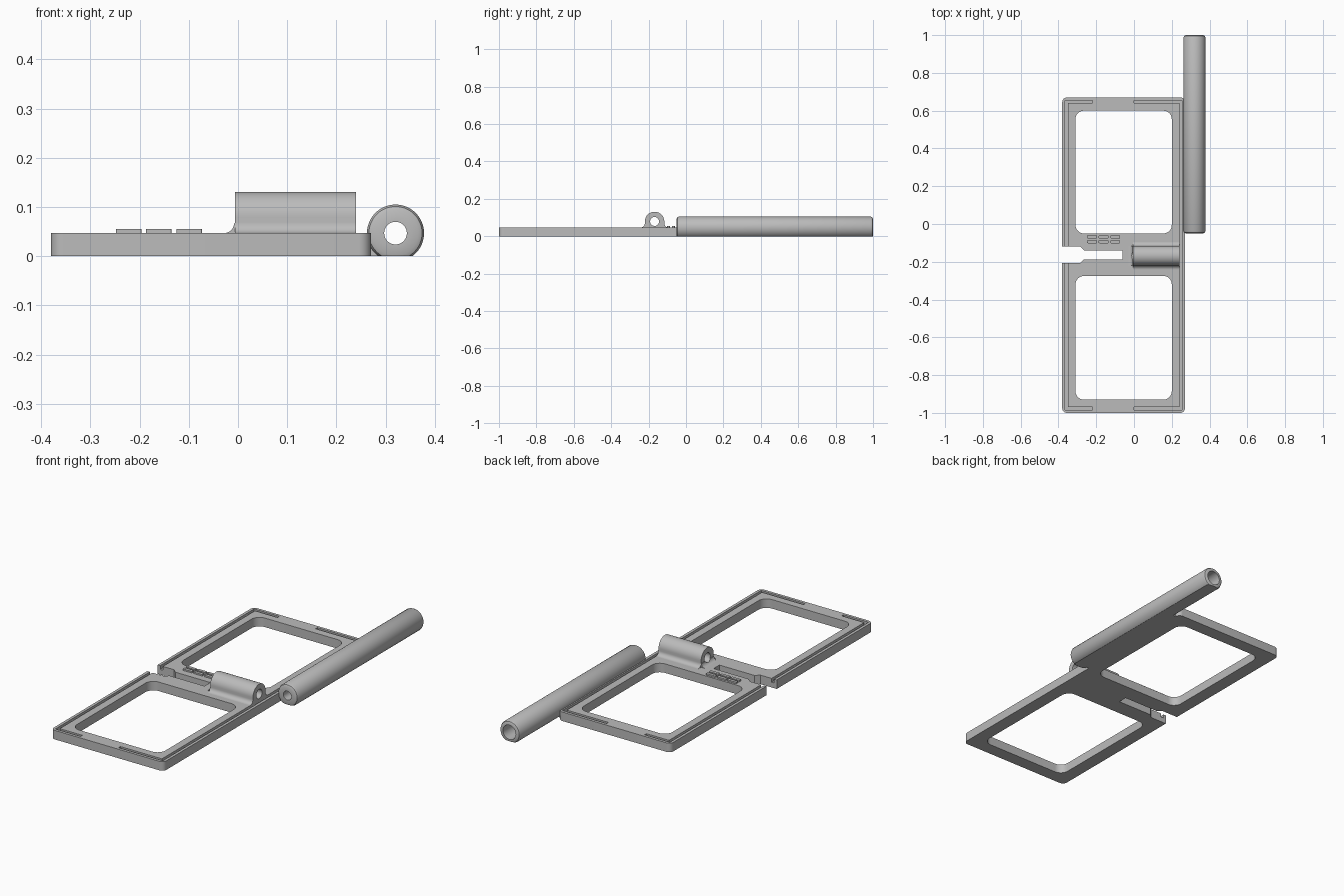
import bpy, bmesh, math
from mathutils import Vector, Matrix

if "Cube" in bpy.data.objects:
    bpy.data.objects.remove(bpy.data.objects["Cube"], do_unlink=True)

grey = bpy.data.materials.new("matte grey")
grey.use_nodes = True
COLOR = (0.5, 0.5, 0.5, 1)
grey.diffuse_color = COLOR
grey.node_tree.nodes["Principled BSDF"].inputs["Base Color"].default_value = COLOR


def add_object(name, bm):
    bmesh.ops.recalc_face_normals(bm, faces=bm.faces)
    mesh = bpy.data.meshes.new(name)
    bm.to_mesh(mesh)
    bm.free()
    mesh.materials.append(grey)
    obj = bpy.data.objects.new(name, mesh)
    bpy.context.collection.objects.link(obj)
    return obj


def prism(name, outline, lo, hi, axis="z"):
    """Extrude an outline along an axis: (x, y) along z, (y, z) along x, (x, z) along y."""
    place = {"z": lambda a, b, t: (a, b, t),
             "x": lambda a, b, t: (t, a, b),
             "y": lambda a, b, t: (a, t, b)}[axis]
    bm = bmesh.new()
    face = bm.faces.new([bm.verts.new(place(a, b, lo)) for a, b in outline])
    new = bmesh.ops.extrude_face_region(bm, geom=[face])["geom"]
    verts = [v for v in new if isinstance(v, bmesh.types.BMVert)]
    bmesh.ops.translate(bm, verts=verts, vec=Vector(place(0, 0, hi - lo)))
    return add_object(name, bm)


def arc(cx, cy, r, start, end, steps=8):
    angles = [math.radians(start + (end - start) * i / steps) for i in range(steps + 1)]
    return [(cx + r * math.cos(a), cy + r * math.sin(a)) for a in angles]


def rounded(x0, x1, y0, y1, r):
    return (arc(x1 - r, y1 - r, r, 0, 90) + arc(x0 + r, y1 - r, r, 90, 180)
            + arc(x0 + r, y0 + r, r, 180, 270) + arc(x1 - r, y0 + r, r, 270, 360))


def cut(obj, cutters, operation="DIFFERENCE"):
    for c in cutters:
        mod = obj.modifiers.new("cut", "BOOLEAN")
        mod.operation, mod.object, mod.solver = operation, c, "EXACT"
    bpy.context.view_layer.update()
    graph = bpy.context.evaluated_depsgraph_get()
    mesh = bpy.data.meshes.new_from_object(obj.evaluated_get(graph))
    obj.modifiers.clear()
    obj.data = mesh
    for c in cutters:
        bpy.data.objects.remove(c, do_unlink=True)


def smooth(obj):
    bpy.ops.object.select_all(action="DESELECT")
    obj.select_set(True)
    bpy.context.view_layer.objects.active = obj
    bpy.ops.object.shade_smooth_by_angle(angle=math.radians(30))


LEFT, RIGHT, FRONT, BACK, TOP = -0.38, 0.27, -1.0, 0.67, 0.047
MID = -0.163

# Double frame with two windows
frame = prism("double_frame", rounded(LEFT, RIGHT, FRONT, BACK, 0.025), 0, TOP)
cutters = [prism("window_cutter", rounded(-0.31, 0.2, y0, y1, 0.045), -0.1, 0.1)
           for y0, y1 in ((-0.93, -0.275), (-0.05, 0.6))]

# Stepped slot in the crossbar
half_slot = [(-0.5, 0.043), (-0.285, 0.043), (-0.265, 0.024), (-0.062, 0.024)]
slot = [(x, MID + y) for x, y in half_slot] + [(x, MID - y) for x, y in reversed(half_slot)]
cutters.append(prism("slot_cutter", slot, -0.1, 0.1))


# Shallow grooves that wrap the two long edges
def groove(x_end, x_out, inward, t=0.015):
    y0, y1, x_in = FRONT + t, BACK - t, x_out + inward * t
    return prism("groove_cutter", [
        (x_end, y1), (x_out, y1), (x_out, y0), (x_end, y0),
        (x_end, y0 + t), (x_in, y0 + t), (x_in, y1 - t), (x_end, y1 - t)], 0.027, 0.1)


cutters += [groove(-0.22, LEFT + 0.015, 1), groove(0.0, RIGHT - 0.015, -1)]
cut(frame, cutters)
smooth(frame)

# Hinge barrel on the crossbar, with a filleted foot and a bore
HY, HZ, HR, FIL = -0.168, 0.079, 0.052, 0.022
base = TOP - 0.002
section = (arc(HY + HR + FIL, TOP + FIL, FIL, 270, 180) + arc(HY, HZ, HR, 0, 180, 24)
           + arc(HY - HR - FIL, TOP + FIL, FIL, 0, -90)
           + [(HY - HR - FIL, base), (HY + HR + FIL, base)])
barrel = prism("hinge_barrel", section, -0.006, 0.24, "x")
bore = prism("bore_cutter", arc(HY, HZ, 0.024, 0, 345, 23), -0.1, 0.4, "x")
cut(barrel, [bore])
smooth(barrel)

# Fillet at the inner end of the barrel
foot = arc(-0.006 - FIL, TOP + FIL * 0.9, FIL * 0.9, 270, 360) + [(0.0, TOP + FIL), (0.0, base),
                                                               (-0.006 - FIL, base)]
end_fillet = prism("barrel_end_fillet", foot, HY - HR, HY + HR, "y")
bore = prism("bore_cutter", arc(HY, HZ, 0.024, 0, 345, 23), -0.1, 0.4, "x")
cut(end_fillet, [bore])
smooth(end_fillet)

# Side tube, turned from a profile of radius and y, flattened underneath
TX, TR, Y0, Y1, C = 0.32, 0.058, -0.05, 1.0, 0.012
profile = [(0.023, Y0), (TR - C, Y0), (TR - 0.004, Y0 + 0.004), (TR, Y0 + C),
           (TR, Y1 - C), (TR - 0.004, Y1 - 0.004), (TR - C, Y1),
           (0.037, Y1), (0.037, 0.02), (0.023, 0.02)]
bm = bmesh.new()
ring = [bm.verts.new((r, y, 0)) for r, y in profile]
edges = [bm.edges.new((ring[i - 1], ring[i])) for i in range(len(ring))]
bmesh.ops.spin(bm, geom=ring + edges, cent=(0, 0, 0), axis=(0, 1, 0),
               angle=math.tau, steps=48)
bmesh.ops.remove_doubles(bm, verts=bm.verts, dist=1e-5)
bmesh.ops.transform(bm, matrix=Matrix.Translation((TX, 0, TOP)), verts=bm.verts)
tube = add_object("side_tube", bm)
cut(tube, [prism("floor_cutter", [(0, -2), (1, -2), (1, 2), (0, 2)], -0.2, 0)])
smooth(tube)

# Web joining the tube to the frame edge
prism("tube_web", [(0.255, 0), (0.29, 0), (0.275, 0.035), (0.262, 0.035)], -0.03, 0.645, "y")

# Raised grip ridges beside the slot
for i, x in enumerate((-0.222, -0.161, -0.099)):
    for j, y in enumerate((-0.094, -0.068)):
        prism(f"grip_ridge_{i + 1}_{j + 1}",
              rounded(x - 0.026, x + 0.026, y - 0.008, y + 0.008, 0.004), base, 0.055)
